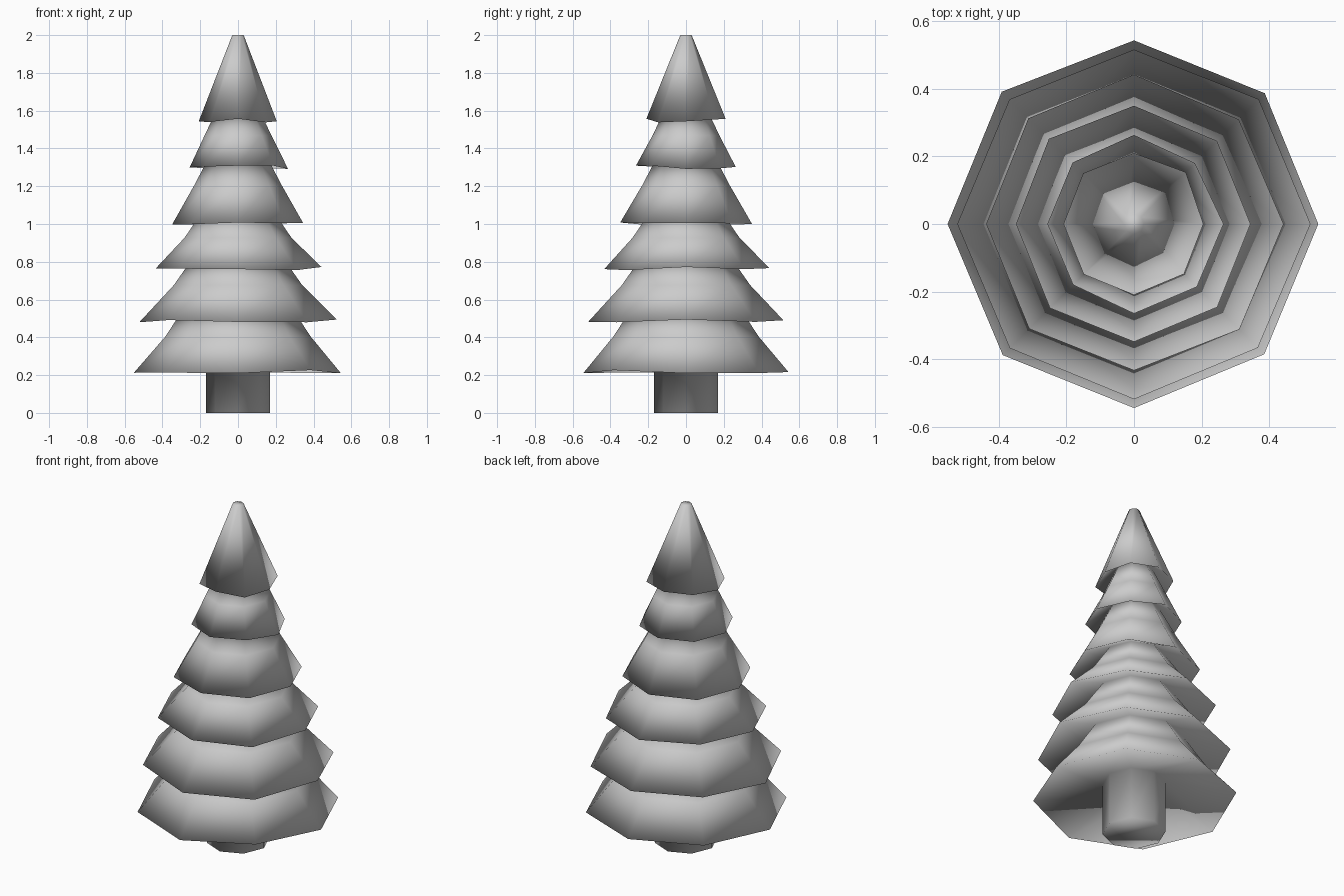
import bpy, bmesh, math, random

if "Cube" in bpy.data.objects:
    bpy.data.objects.remove(bpy.data.objects["Cube"])

random.seed(4)
SIDES = 8


def lathe(name, rings, wobble=()):
    """Closed eight-sided solid from (radius, z) rings; listed rings get uneven corners."""
    bm = bmesh.new()
    loops = []
    for n, (r, z) in enumerate(rings):
        loop = []
        for i in range(SIDES):
            a = math.tau * i / SIDES
            dr = random.uniform(-0.006, 0.006) if n in wobble else 0
            dz = random.uniform(-0.01, 0.01) if n in wobble else 0
            loop.append(bm.verts.new(((r + dr) * math.cos(a), (r + dr) * math.sin(a), z + dz)))
        loops.append(loop)
    for lo, hi in zip(loops, loops[1:]):
        for i in range(SIDES):
            j = (i + 1) % SIDES
            bm.faces.new((lo[i], lo[j], hi[j], hi[i]))
    bm.faces.new(loops[0][::-1])
    bm.faces.new(loops[-1])
    bmesh.ops.recalc_face_normals(bm, faces=bm.faces)
    for f in bm.faces:
        f.smooth = True
    mesh = bpy.data.meshes.new(name)
    bm.to_mesh(mesh)
    bm.free()
    obj = bpy.data.objects.new(name, mesh)
    bpy.context.collection.objects.link(obj)
    return obj


# Skirts of foliage: (rim radius, rim z, radius where the next rim hides it), bottom to top
tiers = [
    (0.548, 0.218, 0.305),
    (0.518, 0.488, 0.250),
    (0.437, 0.765, 0.205),
    (0.350, 1.003, 0.170),
    (0.260, 1.300, 0.132),
    (0.211, 1.548, 0.030),
]
RECESS = 0.09  # how far each underside is hollowed up above its rim

# One continuous profile: trunk first, then every skirt flaring out and tapering in
rings, rims = [(0.17, 0), (0.17, 0.218 + RECESS)], []
for n, (r, z, join) in enumerate(tiers):
    rims.append(len(rings))
    rings.append((r, z))
    if n < len(tiers) - 1:
        next_z = tiers[n + 1][1]
        rings.append((r + (join - r) * 0.68 + 0.004, z + (next_z - z) * 0.68))
        rings.append((join - 0.035, next_z + RECESS))
    else:
        rings.append((join, 2.0))
lathe("tree", rings, rims)
